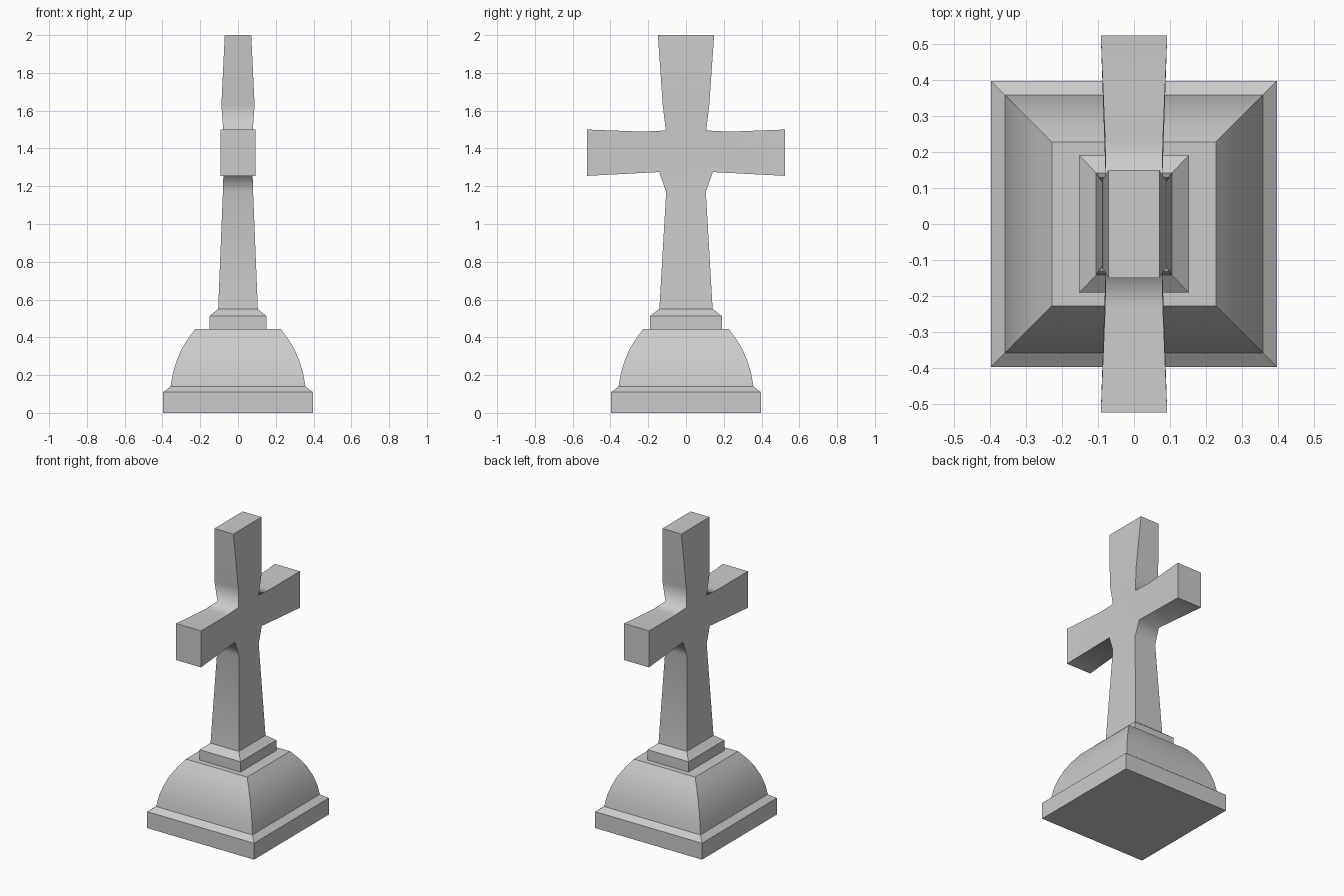
import bpy, bmesh, math

if "Cube" in bpy.data.objects:
    bpy.data.objects.remove(bpy.data.objects["Cube"])


def finish(name, bm, smooth_concave=False):
    """Fix normals, shade smooth with sharp creases, link the object."""
    bmesh.ops.recalc_face_normals(bm, faces=bm.faces)
    limit = math.radians(30)
    for f in bm.faces:
        f.smooth = True
    for e in bm.edges:
        angle = e.calc_face_angle_signed(0.0)
        if not smooth_concave:
            angle = abs(angle)
        e.smooth = angle < limit
    mesh = bpy.data.meshes.new(name)
    bm.to_mesh(mesh)
    bm.free()
    obj = bpy.data.objects.new(name, mesh)
    bpy.context.collection.objects.link(obj)
    return obj


def stepped_block(name, profile):
    """Rectangular loft from (half x, half y, z) levels, capped at both ends."""
    bm = bmesh.new()
    rings = [[bm.verts.new((sx * hx, sy * hy, z))
              for sx, sy in ((-1, -1), (1, -1), (1, 1), (-1, 1))]
             for hx, hy, z in profile]
    for a, b in zip(rings, rings[1:]):
        for i in range(4):
            j = (i + 1) % 4
            bm.faces.new((a[i], a[j], b[j], b[i]))
    bm.faces.new(rings[0][::-1])
    bm.faces.new(rings[-1])
    return finish(name, bm)


# Square plinth with chamfer and curved shoulders
levels = [(0.396, 0), (0.396, 0.11), (0.357, 0.14), (0.346, 0.205),
          (0.327, 0.27), (0.30, 0.335), (0.267, 0.39), (0.227, 0.443)]
stepped_block("pedestal", [(h, h, z) for h, z in levels])

# Chamfered collar under the shaft
stepped_block("collar", [(0.152, 0.19, 0.443), (0.152, 0.19, 0.512),
                         (0.105, 0.142, 0.55)])

# Cross: half outline as (y, z, half thickness), mirrored in y
half = [(0.141, 0.55, 0.105), (0.105, 1.17, 0.080), (0.142, 1.275, 0.077),
        (0.523, 1.255, 0.092), (0.523, 1.50, 0.092), (0.23, 1.489, 0.080),
        (0.107, 1.495, 0.078), (0.123, 1.63, 0.088), (0.149, 2.0, 0.070)]
outline = half + [(-y, z, t) for y, z, t in reversed(half)]
panels = [(0, 1, 16, 17), (1, 2, 15, 16), (2, 6, 11, 15), (6, 7, 10, 11),
          (7, 8, 9, 10), (2, 3, 4, 5, 6), (15, 11, 12, 13, 14)]
bm = bmesh.new()
sides = [[bm.verts.new((s * t, y, z)) for y, z, t in outline] for s in (-1, 1)]
for side in sides:
    for p in panels:
        bm.faces.new([side[i] for i in p])
n = len(outline)
for i in range(n):
    j = (i + 1) % n
    bm.faces.new((sides[0][i], sides[0][j], sides[1][j], sides[1][i]))
finish("cross", bm, smooth_concave=True)
